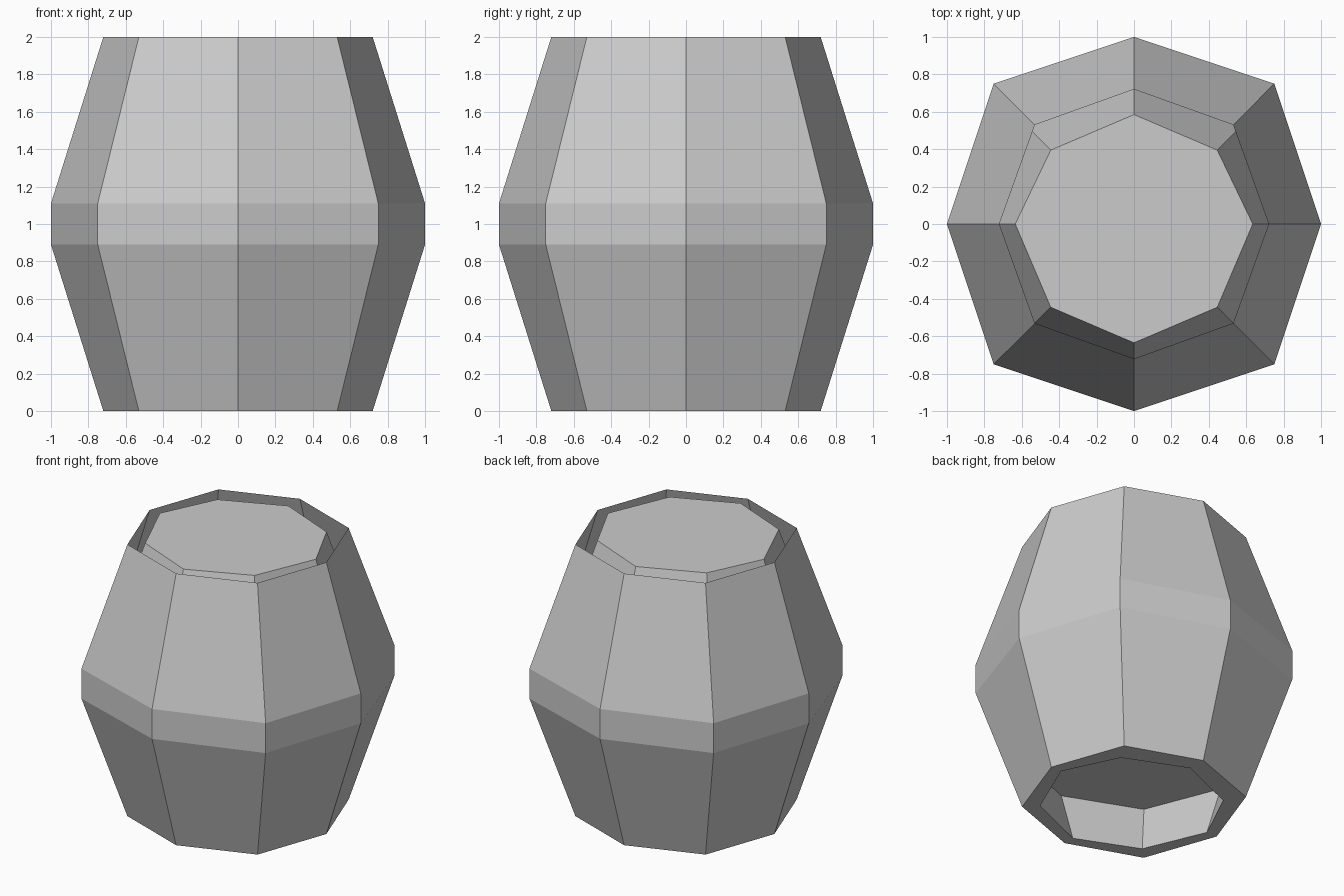
import bpy
import bmesh
from math import cos, sin, pi

old = bpy.data.objects.get("Cube")
if old:
    bpy.data.objects.remove(old, do_unlink=True)

# One plain grey for everything
grey = bpy.data.materials.new("light_grey")
grey.use_nodes = True
colour = (0.6, 0.6, 0.6, 1.0)
grey.diffuse_color = colour
grey.node_tree.nodes["Principled BSDF"].inputs["Base Color"].default_value = colour

WALL = 0.085        # wall thickness
BACK_EXTRA = 0.05   # the wall is thicker toward the back
FLOOR = 0.38        # height of the recessed floor

# Outer profile: height, radius on the axes, x and y of the diagonal corners
PROFILE = [(0, 0.72, 0.53), (0.89, 1.0, 0.75), (1.11, 1.0, 0.75), (2, 0.72, 0.53)]


def octagon(z, axial, diagonal, inner=False):
    """Eight corners of one level, optionally moved in to the inner skin."""
    inset = WALL if inner else 0
    points = []
    for i in range(8):
        size = (diagonal - inset) * 2 ** 0.5 if i % 2 else axial - inset
        x, y = size * cos(i * pi / 4), size * sin(i * pi / 4)
        if inner and y > 0.01:
            y -= BACK_EXTRA
        points.append((x, y, z))
    return points


def level(z):
    """Interpolate the lower slope of the profile."""
    (z0, a0, d0), (z1, a1, d1) = PROFILE[:2]
    t = (z - z0) / (z1 - z0)
    return z, a0 + t * (a1 - a0), d0 + t * (d1 - d0)


def make(name, rings, cap=False, flip=False):
    """Join rings into a flat-faced skin, or fill a single ring."""
    bm = bmesh.new()
    loops = [[bm.verts.new(p) for p in ring] for ring in rings]
    for low, high in zip(loops, loops[1:]):
        for i in range(8):
            j = (i + 1) % 8
            bm.faces.new((low[i], low[j], high[j], high[i]))
    if cap:
        bm.faces.new(loops[-1])
    if flip:
        bmesh.ops.reverse_faces(bm, faces=bm.faces[:])
    mesh = bpy.data.meshes.new(name)
    bm.to_mesh(mesh)
    bm.free()
    mesh.materials.append(grey)
    obj = bpy.data.objects.new(name, mesh)
    bpy.context.collection.objects.link(obj)
    return obj


# Barrel shell: recess wall, flat bottom rim, then the outer staves up to the open top
recess = [octagon(*level(z), inner=True) for z in (FLOOR, 0)]
make("barrel_shell", recess + [octagon(*p) for p in PROFILE])

# Recessed floor seen from underneath
make("recessed_floor", recess[:1], cap=True, flip=True)

# Inner core with a flat lid, standing in a narrow gap inside the shell
core = [level(FLOOR)] + PROFILE[1:]
make("inner_core_and_lid", [octagon(*p, inner=True) for p in core], cap=True)
